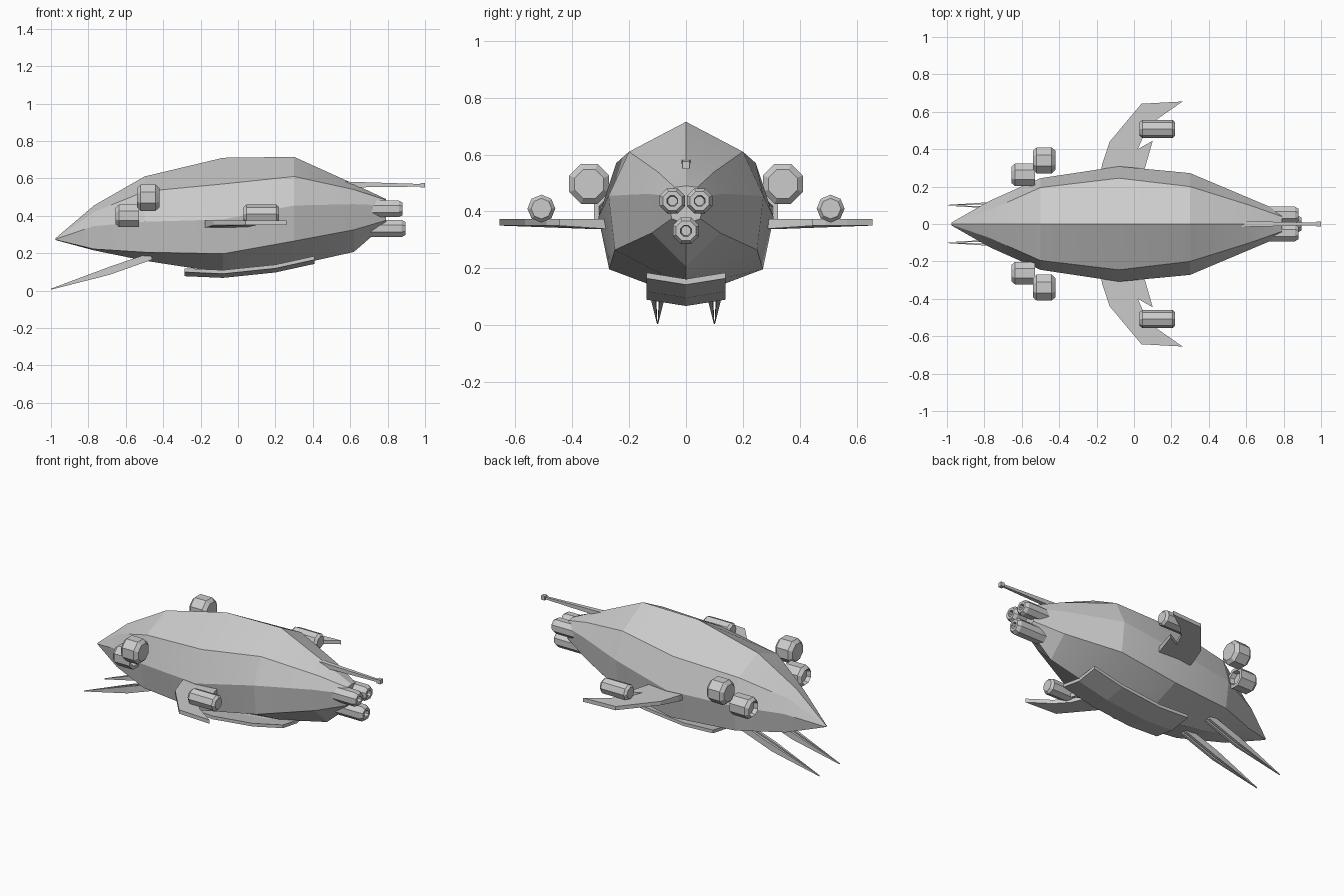
import bpy, math

if "Cube" in bpy.data.objects:
    bpy.data.objects.remove(bpy.data.objects["Cube"])

def make(name, verts, faces, smooth=None):
    me = bpy.data.meshes.new(name)
    me.from_pydata(verts, [], faces)
    ob = bpy.data.objects.new(name, me)
    bpy.context.collection.objects.link(ob)
    bpy.ops.object.select_all(action='DESELECT')
    ob.select_set(True)
    bpy.context.view_layer.objects.active = ob
    bpy.ops.object.mode_set(mode='EDIT')
    bpy.ops.mesh.select_all(action='SELECT')
    bpy.ops.mesh.normals_make_consistent(inside=False)
    bpy.ops.object.mode_set(mode='OBJECT')
    if smooth:
        bpy.ops.object.shade_smooth_by_angle(angle=math.radians(smooth))
    return ob

def loft(name, rings, smooth=None):
    n = len(rings[0])
    verts = [v for r in rings for v in r]
    faces = [(i*n+j, i*n+(j+1) % n, (i+1)*n+(j+1) % n, (i+1)*n+j)
             for i in range(len(rings)-1) for j in range(n)]
    faces += [tuple(range(n)), tuple(range((len(rings)-1)*n, len(rings)*n))]
    return make(name, verts, faces, smooth)

def lathe_x(name, profile, y, z, n=8, turn=0.0):
    """Ring profile of (x, radius) pairs turned about an axis along x."""
    rings = [[(x, y + r*math.cos(turn + 2*math.pi*k/n), z + r*math.sin(turn + 2*math.pi*k/n))
              for k in range(n)] for x, r in profile]
    return loft(name, rings)

# Hull: x, top z, (y, z) of upper side, middle, lower side, then bottom z
sections = [
    (-0.975, 0.28, (.004, .279), (.008, .275), (.005, .272), 0.27),
    (-0.77, 0.455, (.075, .42), (.125, .345), (.105, .222), 0.215),
    (-0.50, 0.61, (.195, .53), (.245, .368), (.22, .205), 0.16),
    (-0.08, 0.71, (.245, .57), (.308, .38), (.27, .197), 0.095),
    (0.30, 0.715, (.20, .61), (.272, .455), (.25, .265), 0.135),
    (0.62, 0.57, (.10, .54), (.137, .462), (.12, .325), 0.207),
    (0.79, 0.49, (.04, .485), (.065, .455), (.05, .375), 0.355),
]
rings = []
for x, t, a, b, c, bot in sections:
    half = [a, b, c]
    rings.append([(x, 0, t)] + [(x, y, z) for y, z in half] + [(x, 0, bot)]
                 + [(x, -y, z) for y, z in reversed(half)])
loft("hull", rings, 15)

# Belly plate, a shallow V bent along the hull
w, dz, th = 0.138, 0.022, 0.02
loft("belly_plate", [[(x, 0, z), (x, w, z+dz), (x, w, z+dz+th), (x, 0, z+th),
                      (x, -w, z+dz+th), (x, -w, z+dz)]
                     for x, z in [(-.285, .077), (-.08, .068), (.20, .097), (.41, .143)]])

# Rear thrusters with recessed nozzles
def thruster(name, x0, x1, y, z, r):
    lathe_x(name, [(x0, r), (x1-.02, r), (x1, r*.75), (x1, r*.42), (x1-.04, r*.35)], y, z, turn=math.pi/8)
thruster("thruster_left", .70, .88, -.048, .437, .048)
thruster("thruster_right", .70, .88, .048, .437, .048)
thruster("thruster_lower", .66, .895, 0, .332, .05)

# Tail probe with a small square tip
loft("tail_probe", [[(x, -h, z-h), (x, h, z-h), (x, h, z+h), (x, -h, z+h)]
                    for x, z, h in [(.56, .567, .016), (.975, .563, .007),
                                    (.975, .563, .013), (1.0, .563, .013)]])

wing = [(-.18, .27), (-.17, .32), (-.13, .44), (.04, .643), (.26, .655),
        (.13, .565), (.06, .49), (.02, .40), (.10, .445), (.05, .27)]
for s, side in ((1, "right"), (-1, "left")):
    # Swept wings
    def plate(z0, dzin):
        return [(x, s*y, z0 - (dzin if y < .35 else 0)) for x, y in wing]
    loft("wing_" + side, [plate(.35, .012), plate(.374, 0)])
    # Wing pods
    lathe_x("wing_pod_" + side, [(.03, .036), (.045, .049), (.205, .049), (.22, .036)], s*.508, .41)
    # Large closed side pod
    lathe_x("upper_side_pod_" + side, [(-.54, .055), (-.52, .076), (-.44, .076), (-.42, .055)],
            s*.34, .497, turn=math.pi/8)
    # Open lower side pod
    lathe_x("lower_side_pod_" + side, [(-.63, .04), (-.655, .048), (-.635, .066), (-.53, .066),
                                       (-.53, .046), (-.56, .04)], s*.263, .40, turn=math.pi/8)
    # Paired tusk blades converging to a point
    for k in (-1, 1):
        blade = []
        for x, lo, hi, i, o in [(-.46, .165, .205, .006, .022), (-.685, .085, .128, .006, .022),
                                (-1.0, .005, .01, .0005, .002)]:
            a, b = s*.1 + k*i, s*.1 + k*o
            blade.append([(x, a, lo), (x, b, lo), (x, b, hi), (x, a, hi)])
        loft(f"tusk_{side}_{'outer' if k*s > 0 else 'inner'}", blade)
